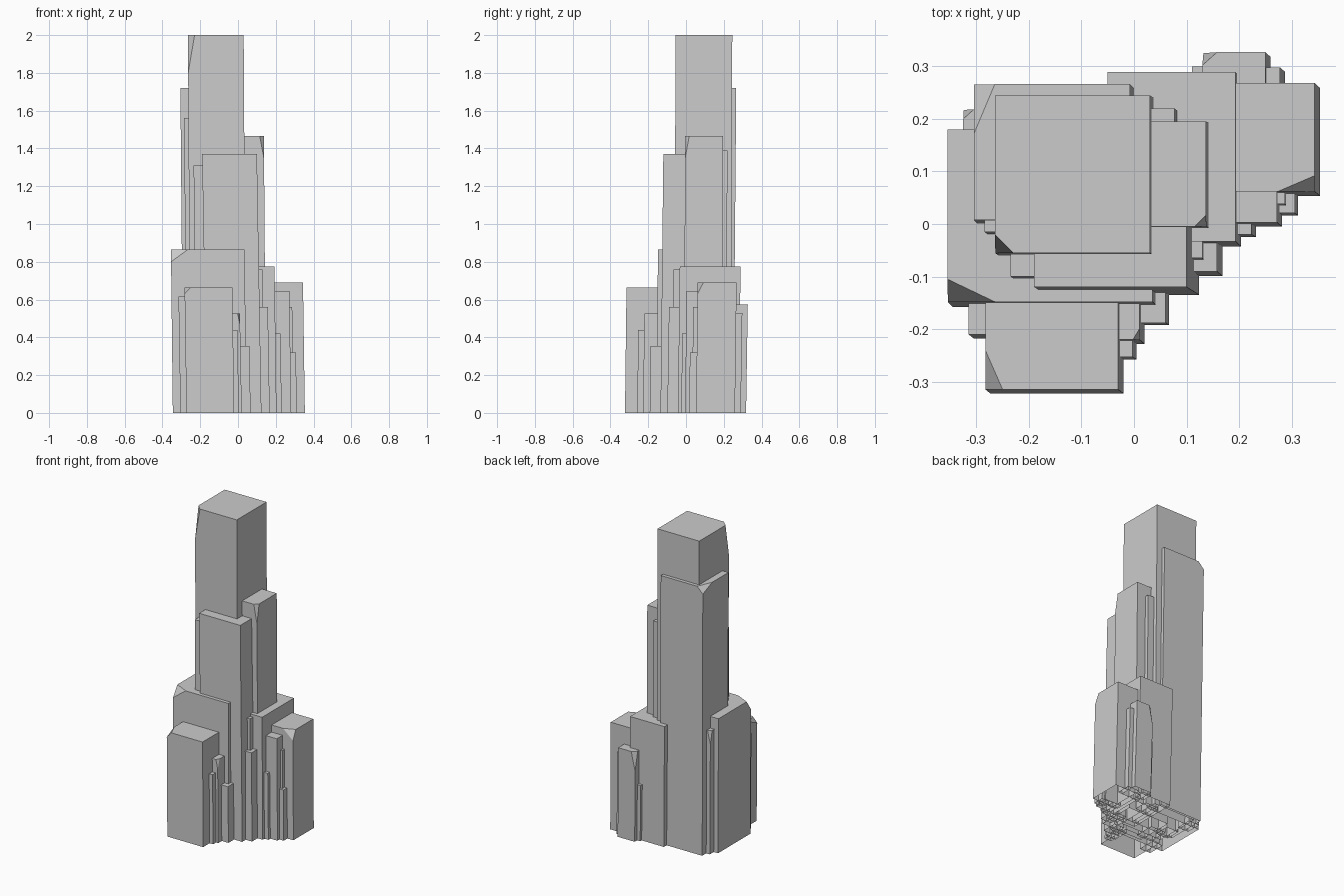
import bpy, bmesh, math


def shard(name, x, y, h, lean=(0.01, -0.01), cut=None):
    """Leaning four-sided column, open underneath.
    x, y: top extents; lean: foot offset; cut: (side x, side y, dx, dy, dz) corner chip."""
    pts = []
    for sx in (0, 1):
        for sy in (0, 1):
            px, py = x[sx], y[sy]
            pts.append((px + lean[0], py + lean[1], 0))
            if cut and cut[:2] == (sx, sy):
                dx, dy, dz = cut[2:]
                t = dz / h
                pts.append((px + (-dx if sx else dx), py, h))
                pts.append((px, py + (-dy if sy else dy), h))
                pts.append((px + lean[0] * t, py + lean[1] * t, h - dz))
            else:
                pts.append((px, py, h))
    bm = bmesh.new()
    for p in pts:
        bm.verts.new(p)
    bmesh.ops.convex_hull(bm, input=bm.verts)
    bmesh.ops.dissolve_limit(bm, angle_limit=math.radians(0.5),
                             verts=bm.verts, edges=bm.edges)
    bmesh.ops.recalc_face_normals(bm, faces=bm.faces)
    # open foot
    foot = [f for f in bm.faces if all(v.co.z < 1e-5 for v in f.verts)]
    bmesh.ops.delete(bm, geom=foot, context='FACES_ONLY')
    me = bpy.data.meshes.new(name)
    bm.to_mesh(me)
    bm.free()
    ob = bpy.data.objects.new(name, me)
    bpy.context.collection.objects.link(ob)
    return ob


# Central tall columns
shard("main_spire", (-0.265, 0.03), (-0.055, 0.245), 2.0, (0.012, -0.008), (0, 0, 0.035, 0.035, 0.2))
shard("rear_left_spire", (-0.305, -0.008), (0.008, 0.266), 1.72, (0.015, -0.015), (0, 1, 0.04, 0.095, 0.04))
shard("left_sliver", (-0.285, -0.2), (-0.015, 0.08), 1.56, (0.012, -0.008))
shard("front_left_sliver", (-0.235, -0.13), (-0.1, 0.03), 1.31, (0.015, -0.01))
shard("front_spire", (-0.19, 0.1), (-0.12, 0.12), 1.37, (0.024, -0.015))
shard("right_spire", (-0.03, 0.137), (-0.005, 0.195), 1.465, (0.011, -0.005), (1, 0, 0.022, 0.022, 0.12))
shard("rear_sliver", (0.0, 0.077), (0.13, 0.22), 1.39, (0.01, -0.01))

# Left and front lower columns
shard("left_block", (-0.355, 0.035), (-0.148, 0.18), 0.865, (0.01, -0.01), (0, 0, 0.09, 0.043, 0.065))
shard("left_back_sliver", (-0.325, -0.25), (0.12, 0.218), 0.79, (0.01, -0.008), (0, 1, 0.02, 0.018, 0.08))
shard("front_left_low", (-0.315, -0.24), (-0.21, -0.1), 0.615, (0.01, -0.008))
shard("front_block", (-0.283, -0.03), (-0.315, -0.09), 0.665, (0.01, -0.008), (0, 0, 0.033, 0.075, 0.035))
shard("front_sliver_a", (-0.06, 0.01), (-0.22, -0.12), 0.525, (0.01, -0.008), (1, 0, 0.012, 0.02, 0.06))
shard("front_sliver_b", (-0.05, -0.003), (-0.253, -0.18), 0.44, (0.008, -0.005))
shard("front_sliver_c", (-0.01, 0.06), (-0.188, -0.09), 0.355, (0.007, -0.004))

# Right lower columns
shard("right_middle_block", (-0.05, 0.193), (-0.033, 0.289), 0.775, (0.011, -0.01))
shard("right_sliver_a", (0.06, 0.13), (-0.065, 0.02), 0.76, (0.01, -0.008))
shard("right_sliver_b", (0.08, 0.158), (-0.09, 0.0), 0.56, (0.01, -0.009))
shard("right_block", (0.16, 0.344), (0.062, 0.268), 0.69, (0.01, -0.009), (1, 0, 0.07, 0.03, 0.06))
shard("right_sliver_c", (0.17, 0.272), (0.003, 0.1), 0.645, (0.01, -0.008))
shard("right_sliver_d", (0.17, 0.224), (-0.02, 0.05), 0.42, (0.008, -0.005))
shard("right_sliver_e", (0.23, 0.287), (0.038, 0.1), 0.56, (0.006, -0.006))
shard("right_sliver_f", (0.25, 0.306), (0.021, 0.09), 0.32, (0.006, -0.005))

# Back low columns
shard("back_block", (0.13, 0.25), (0.21, 0.327), 0.575, (0.01, -0.009), (0, 1, 0.028, 0.025, 0.12))
shard("back_sliver_left", (0.11, 0.17), (0.23, 0.3), 0.36, (0.008, -0.006))
shard("back_sliver_right", (0.2, 0.278), (0.21, 0.298), 0.53, (0.009, -0.008))
